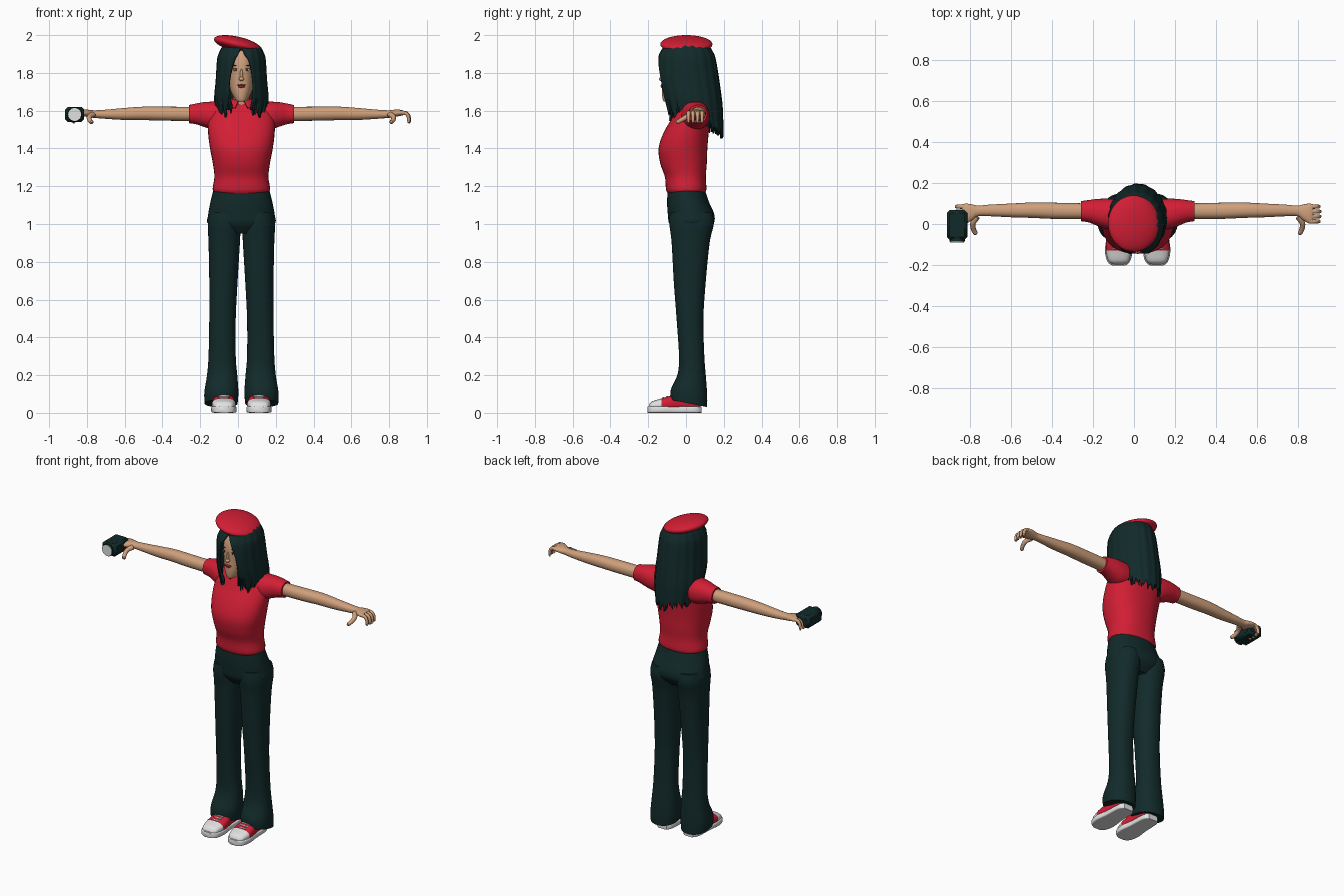
import bpy
import bmesh
import random
from math import sin, cos, asin, pi, tau, radians, copysign
from mathutils import Vector, Matrix

random.seed(4)
CENTRE = 0.018  # the body stands slightly off the origin

cube = bpy.data.objects.get("Cube")
if cube:
    bpy.data.objects.remove(cube, do_unlink=True)


def material(name, red, green, blue):
    mat = bpy.data.materials.new(name)
    mat.use_nodes = True
    mat.diffuse_color = (red, green, blue, 1)
    shader = next(n for n in mat.node_tree.nodes if n.type == "BSDF_PRINCIPLED")
    shader.inputs["Base Color"].default_value = (red, green, blue, 1)
    shader.inputs["Roughness"].default_value = 0.7
    return mat


RED = material("crimson", .65, .013, .035)
DARK = material("dark_teal", .006, .023, .023)
SKIN = material("skin", .62, .35, .2)
WHITE = material("white", .75, .75, .75)
LIPS = material("lip_red", .45, .05, .05)
BROWN = material("dark_brown", .05, .03, .02)


def add_object(name, bm, mats, rule=None):
    bmesh.ops.recalc_face_normals(bm, faces=bm.faces)
    for face in bm.faces:
        face.smooth = True
        if rule:
            face.material_index = rule(face.calc_center_median())
    mesh = bpy.data.meshes.new(name)
    bm.to_mesh(mesh)
    bm.free()
    for mat in mats:
        mesh.materials.append(mat)
    obj = bpy.data.objects.new(name, mesh)
    bpy.context.collection.objects.link(obj)
    return obj


def smooth_rings(rings, steps):
    """Catmull-Rom interpolation of all ring values, padded to seven entries."""
    rings = [Vector(tuple(r) + (0,) * (7 - len(r))) for r in rings]
    out = []
    for i in range(len(rings) - 1):
        a, b = rings[max(i - 1, 0)], rings[i]
        c, d = rings[i + 1], rings[min(i + 2, len(rings) - 1)]
        for k in range(steps):
            t = k / steps
            out.append(b + (c - a) * (t / 2) + (a * 2 - b * 5 + c * 4 - d) * (t * t / 2)
                       + (b * 3 - a - c * 3 + d) * (t ** 3 / 2))
    return out + [rings[-1]]


def loft(name, rings, mats, axis="Z", side=1, power=2.2, seg=36, steps=5,
         open_front=False, caps=True, ripple=0, jag=0, rule=None):
    """Each ring: position, u range, v range, optional shear and half front gap."""
    bm = bmesh.new()
    rows = smooth_rings(rings, steps)
    ends = [random.uniform(-jag, jag) for _ in range(seg + 1)]
    grid = []
    for n, (pos, u0, u1, v0, v1, shear, gap) in enumerate(rows):
        ru, rv = (u1 - u0) / 2, (v1 - v0) / 2
        start = asin(min(max(gap, 0) / ru, 1)) if open_front else 0
        fall = (n / (len(rows) - 1)) ** 6
        row = []
        for i in range(seg + 1 if open_front else seg):
            angle = start + (tau - 2 * start) * i / seg
            wave = 1 + ripple * sin(18 * angle)
            s, c = sin(angle), cos(angle)
            u = (u0 + u1) / 2 + ru * wave * copysign(abs(s) ** (2 / power), s)
            dv = -rv * wave * copysign(abs(c) ** (2 / power), c)
            v, p = (v0 + v1) / 2 + dv, pos + shear * dv + ends[i] * fall
            x, y, z = {"Z": (u, v, p), "X": (p, u, v), "Y": (u, p, v)}[axis]
            row.append(bm.verts.new((CENTRE + side * x, y, z)))
        grid.append(row)
    count = len(grid[0])
    for a, b in zip(grid, grid[1:]):
        for i in range(count - 1 if open_front else count):
            j = (i + 1) % count
            bm.faces.new((a[i], a[j], b[j], b[i]))
    if caps:
        bm.faces.new(grid[0])
        bm.faces.new(grid[-1])
    return add_object(name, bm, mats, rule)


def sym(pos, half, v0, v1, *rest):
    return (pos, -half, half, v0, v1, *rest)


def ellipsoid(name, centre, radii, mat, tilt=0, detail=16):
    bm = bmesh.new()
    bmesh.ops.create_uvsphere(bm, u_segments=detail * 2, v_segments=detail, radius=1)
    bm.transform(Matrix.Translation(centre) @ Matrix.Rotation(tilt, 4, "Y")
                 @ Matrix.Diagonal((*radii, 1)))
    return add_object(name, bm, [mat])


def tube(name, path, radius, mat, side):
    """Rounded tapering tube through a few points."""
    points = smooth_rings(path, 4)
    bm = bmesh.new()
    rows = []
    for i, row in enumerate(points):
        p = Vector(row[:3])
        ahead = Vector(points[min(i + 1, len(points) - 1)][:3])
        behind = Vector(points[max(i - 1, 0)][:3])
        turn = (ahead - behind).to_track_quat("Z", "Y")
        r = radius * (1 - .3 * i / len(points)) * (.5 if i == len(points) - 1 else 1)
        ring = [p + turn @ Vector((r * cos(k * pi / 5), r * sin(k * pi / 5), 0)) for k in range(10)]
        rows.append([bm.verts.new((CENTRE + side * q.x, q.y, q.z)) for q in ring])
    for a, b in zip(rows, rows[1:]):
        for k in range(10):
            bm.faces.new((a[k], a[k - 1], b[k - 1], b[k]))
    bm.faces.new(rows[0])
    bm.faces.new(rows[-1])
    return add_object(name, bm, [mat])


# Trousers: hips, then flared legs in the side loop
loft("trouser_hips", [sym(1.2, .143, -.095, .095), sym(1.12, .163, -.1, .12),
     sym(1.05, .176, -.096, .15), sym(1, .176, -.088, .145), sym(.95, .1, -.05, .1)], [DARK])

# Shirt body and open collar
loft("shirt_body", [sym(1.165, .14, -.098, .1), sym(1.185, .152, -.106, .108),
     sym(1.25, .143, -.112, .105), sym(1.32, .151, -.136, .11), sym(1.4, .166, -.145, .113),
     sym(1.48, .176, -.12, .12), sym(1.56, .176, -.075, .13), sym(1.62, .15, -.045, .125),
     sym(1.648, .09, -.03, .11), sym(1.66, .05, -.02, .09)], [RED], power=2.3)
collar = loft("shirt_collar", [sym(1.665, .052, -.045, .088, .2, .012),
              sym(1.655, .066, -.055, .1, .2, .018), sym(1.63, .08, -.065, .11, .2, .03)],
              [RED], open_front=True, caps=False)

# Head and neck
loft("neck", [sym(1.58, .052, -.04, .08), sym(1.64, .044, -.04, .07),
     sym(1.74, .046, -.06, .06)], [SKIN])
loft("head", [sym(1.648, .016, -.112, -.07), sym(1.656, .03, -.122, -.03),
     sym(1.7, .056, -.128, .06), sym(1.76, .068, -.127, .09), sym(1.84, .073, -.127, .11),
     sym(1.9, .068, -.11, .1), sym(1.94, .04, -.07, .07)], [SKIN])
ellipsoid("nose_bridge", (CENTRE, -.126, 1.79), (.008, .01, .032), SKIN)
ellipsoid("nose_tip", (CENTRE, -.13, 1.768), (.014, .014, .011), SKIN)
ellipsoid("upper_lip", (CENTRE, -.127, 1.735), (.023, .007, .005), LIPS)
ellipsoid("lower_lip", (CENTRE, -.126, 1.727), (.018, .008, .006), LIPS)

# Hair: an open shell with a parted front and ragged ends
hair = loft("hair", [sym(1.955, .03, -.03, .04), sym(1.94, .088, -.1, .11, 0, 0),
            sym(1.9, .113, -.135, .14, 0, .018), sym(1.86, .122, -.147, .152, 0, .04),
            sym(1.76, .128, -.147, .17, -.08, .06), sym(1.65, .136, -.13, .186, -.22, .062),
            sym(1.545, .122, -.105, .19, -.4, .05)], [DARK], power=2, seg=120,
            open_front=True, caps=False, ripple=.012, jag=.035)
for shell, depth in ((hair, .014), (collar, .008)):
    thick = shell.modifiers.new("thickness", "SOLIDIFY")
    thick.thickness = depth
    thick.offset = 0

# Beret, tipped to one side
ellipsoid("beret", (-.002, .002, 1.9515), (.128, .138, .04), RED, radians(13), 24)

for side, label in ((1, "left"), (-1, "right")):
    # Eyes and brows
    x = CENTRE + side * .03
    ellipsoid(label + "_eye", (x, -.117, 1.815), (.014, .006, .006), WHITE)
    ellipsoid(label + "_iris", (x, -.121, 1.815), (.006, .004, .006), BROWN)
    ellipsoid(label + "_eyelid", (x, -.118, 1.821), (.016, .007, .002), BROWN)
    ellipsoid(label + "_brow", (x, -.117, 1.84), (.019, .006, .003), BROWN, side * .1)

    # Trouser leg with a slanted hem
    loft(label + "_trouser_leg", [
        (1.06, .01, .168, -.085, .14), (1, .004, .178, -.088, .147), (.9, .008, .174, -.076, .125),
        (.7, .02, .17, -.065, .105), (.5, .03, .17, -.05, .092), (.3, .03, .174, -.037, .097),
        (.2, .022, .182, -.045, .105, -.05), (.11, .016, .196, -.08, .112, -.15),
        (.05, .02, .195, -.082, .112, -.2)], [DARK], side=side)

    # Shoe: upper with a white toe, flat sole and laces
    mid = .093
    def shoe_ring(y, half, low, high):
        return (y, mid - half, mid + half, low, high)
    loft(label + "_shoe_upper", [
        shoe_ring(-.197, .03, .01, .04), shoe_ring(-.18, .05, .01, .06),
        shoe_ring(-.13, .062, .01, .076), shoe_ring(-.08, .06, .01, .092),
        shoe_ring(-.02, .052, .01, .11), shoe_ring(.05, .048, .01, .11),
        shoe_ring(.078, .03, .01, .09)], [RED, WHITE], "Y", side, 2.6,
        rule=lambda c: 1 if c.y < -.135 else 0)
    loft(label + "_shoe_sole", [
        shoe_ring(-.204, .028, 0, .034), shoe_ring(-.185, .054, 0, .036),
        shoe_ring(-.13, .067, 0, .036), shoe_ring(-.05, .058, 0, .034),
        shoe_ring(.05, .053, 0, .034), shoe_ring(.083, .032, 0, .034)], [WHITE], "Y", side, 6)
    for k in range(3):
        ellipsoid(f"{label}_lace_{k}", (CENTRE + side * mid, -.12 + k * .02, .079 + k * .006),
                  (.032, .005, .005), WHITE, 0, 8)

    # Sleeve, arm and palm
    loft(label + "_sleeve", [
        (.08, -.025, .118, 1.5, 1.65), (.15, -.025, .124, 1.5, 1.648), (.2, -.008, .122, 1.515, 1.645),
        (.24, .008, .117, 1.528, 1.638), (.278, .014, .112, 1.534, 1.63)], [RED], "X", side)
    loft(label + "_arm", [
        (.22, .025, .1, 1.545, 1.62), (.4, .025, .104, 1.547, 1.621), (.52, .03, .105, 1.55, 1.621),
        (.62, .033, .1, 1.551, 1.614), (.72, .038, .095, 1.557, 1.605), (.78, .038, .09, 1.562, 1.602),
        (.81, .018, .096, 1.566, 1.605), (.84, .002, .1, 1.572, 1.605),
        (.858, .006, .096, 1.576, 1.6)], [SKIN], "X", side)

    # Curled fingers and thumb
    for k in range(4):
        y = .013 + k * .024
        reach = .004 if k in (1, 2) else 0
        tube(f"{label}_finger_{k}", [(.84, y, 1.589), (.868 + reach, y, 1.587),
             (.884 + reach, y, 1.567), (.886 + reach, y, 1.532)], .0115, SKIN, side)
    tube(label + "_thumb", [(.785, .035, 1.58), (.805, .005, 1.568), (.803, -.025, 1.55),
         (.79, -.05, 1.536)], .015, SKIN, side)

# Hand-held camera: chamfered body, rim and pale lens
bm = bmesh.new()
bmesh.ops.create_cube(bm, size=1)
bm.transform(Matrix.Translation((-.865, -.005, 1.58)) @ Matrix.Diagonal((.1, .145, .08, 1)))
bmesh.ops.bevel(bm, geom=bm.edges[:], offset=.014, segments=1, affect="EDGES")
add_object("camera_body", bm, [DARK])
for name, radius, y, depth, mat in (("camera_rim", .038, -.075, .02, DARK),
                                    ("camera_lens", .034, -.08, .02, WHITE)):
    bm = bmesh.new()
    bmesh.ops.create_cone(bm, cap_ends=True, segments=32, radius1=radius, radius2=radius, depth=depth)
    bm.transform(Matrix.Translation((-.865, y, 1.58)) @ Matrix.Rotation(pi / 2, 4, "X"))
    add_object(name, bm, [mat])

# Smooth shading with crisp hard edges
bpy.ops.object.select_all(action="DESELECT")
for obj in bpy.context.collection.objects:
    if obj.type == "MESH":
        obj.select_set(True)
        bpy.context.view_layer.objects.active = obj
bpy.ops.object.shade_smooth_by_angle(angle=radians(40))
